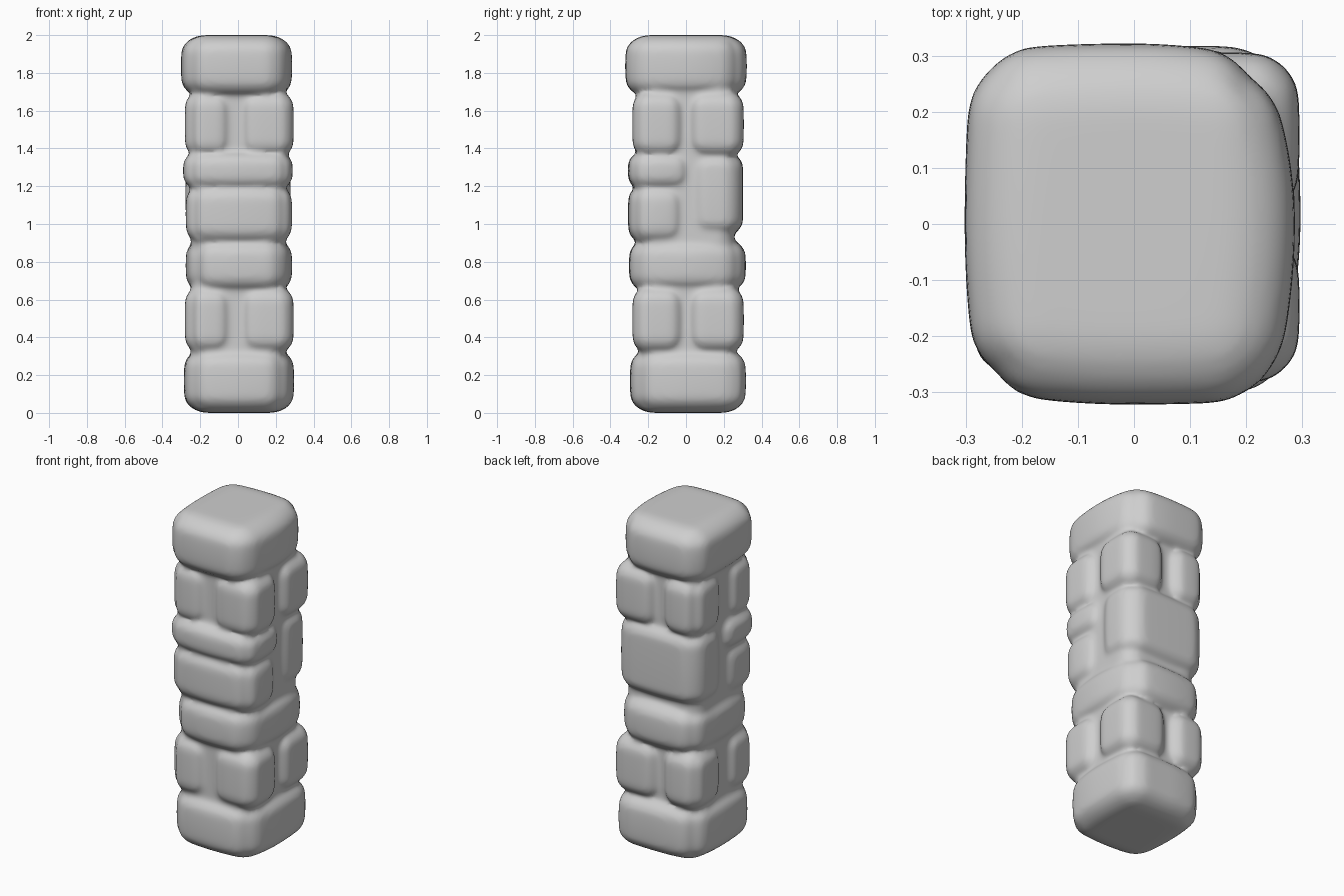
import bpy, bmesh
from mathutils import Vector

if "Cube" in bpy.data.objects:
    bpy.data.objects.remove(bpy.data.objects["Cube"])

stone = bpy.data.materials.new("grey_stone")
stone.use_nodes = True
GREY = (0.62, 0.62, 0.62, 1)
stone.diffuse_color = GREY
stone.node_tree.nodes["Principled BSDF"].inputs["Base Color"].default_value = GREY

stones = []


def block(name, xs, ys, zs, plan=0.08, edge=0.08, squeeze=0.0, bulge=0.03, worn={}):
    """Soft stone block; worn gives how far each (x, y) corner is worn back."""
    low, high = Vector((xs[0], ys[0], zs[0])), Vector((xs[1], ys[1], zs[1]))
    centre, half = (low + high) / 2, (high - low) / 2
    radius = Vector((min(plan, half.x), min(plan, half.y), min(edge, half.z)))
    bm = bmesh.new()
    bmesh.ops.create_cube(bm, size=2)
    bmesh.ops.subdivide_edges(bm, edges=bm.edges[:], cuts=17, use_grid_fill=True)
    for v in bm.verts:
        u = v.co.copy()
        p = Vector([a * h for a, h in zip(u, half)])
        inner = Vector([max(r - h, min(h - r, a)) for a, h, r in zip(p, half, radius)])
        out = Vector([(a - i) / r for a, i, r in zip(p, inner, radius)])
        out.normalize()
        p = Vector([i + o * r for i, o, r in zip(inner, out, radius)])
        # Plump sides, and a +x face that curves away to its corners
        waist = 1 - bulge * (p.z / half.z) ** 2
        p.x *= waist * (1 - bulge * (p.y / half.y) ** 2)
        p.y *= waist * (1 - bulge * u.x ** 2)
        if p.x > 0:
            p.x *= 1 - squeeze * (p.y / half.y) ** 2
        # Worn corners, also a little lower than the middle
        near = (u.x * u.y) ** 2
        sx, sy = (1 if u.x > 0 else -1), (1 if u.y > 0 else -1)
        cut = worn.get((sx, sy), 0) * 0.7 * near
        p -= Vector((sx * cut, sy * cut, 0.05 * near * p.z))
        v.co = p + centre
    mesh = bpy.data.meshes.new(name)
    bm.to_mesh(mesh)
    bm.free()
    mesh.materials.append(stone)
    obj = bpy.data.objects.new(name, mesh)
    bpy.context.collection.objects.link(obj)
    stones.append(obj)


def corner_course(name, zs, worn):
    """Four corner stones around the core."""
    for side, xs in (("right", (-0.282, -0.03)), ("left", (-0.015, 0.295))):
        for end, ys in (("front", (-0.284, -0.008)), ("back", (0.008, 0.306))):
            block(f"{name}_{end}_{side}", xs, ys, zs, worn=worn)


# Corner directions seen from above
FR, FL, BR, BL = (-1, -1), (1, -1), (-1, 1), (1, 1)

# Mortar core that fills the joints
block("core", (-0.248, 0.252), (-0.25, 0.255), (0.1, 1.9), plan=0.1, bulge=0)

# Courses from the ground up
block("base_stone", (-0.287, 0.297), (-0.297, 0.317), (0, 0.34), plan=0.12, edge=0.09,
      squeeze=0.1, bulge=0.04, worn={FR: 0.017, FL: 0.012, BR: 0.028, BL: -0.02})
corner_course("lower_stone", (0.32, 0.665), {FR: 0.025, BR: 0.01})
block("lower_band_stone", (-0.277, 0.287), (-0.302, 0.317), (0.635, 0.925), plan=0.11,
      edge=0.09, squeeze=0.12, bulge=0.04, worn={FR: 0.034, BR: 0.018, BL: 0.012})
block("middle_front_stone", (-0.277, 0.287), (-0.307, 0.0), (0.9, 1.205),
      squeeze=0.04, worn={FR: 0.028, FL: 0.022})
block("thin_front_slab", (-0.291, 0.29), (-0.308, 0.025), (1.185, 1.38), plan=0.07,
      edge=0.07, squeeze=0.04, worn={FR: 0.034, FL: 0.017})
block("middle_back_stone", (-0.278, 0.278), (0.0, 0.303), (0.935, 1.385), plan=0.11)
corner_course("upper_stone", (1.355, 1.7), {FR: 0.022, BR: 0.025})
block("cap_stone", (-0.302, 0.287), (-0.322, 0.322), (1.67, 2.0), plan=0.12, edge=0.09,
      squeeze=0.14, bulge=0.045, worn={FR: 0.017, FL: -0.01, BL: 0.017})

# Weather the stones into one softly worn pillar
pillar = stones[0]
for obj in stones:
    obj.select_set(True)
bpy.context.view_layer.objects.active = pillar
bpy.ops.object.join()
pillar.name = "stone_pillar"
fuse = pillar.modifiers.new("fuse", "REMESH")
fuse.mode = "VOXEL"
fuse.voxel_size = 0.013
fuse.use_smooth_shade = True
wear = pillar.modifiers.new("wear", "SMOOTH")
wear.factor = 0.5
wear.iterations = 10
pillar.data.shade_smooth()
